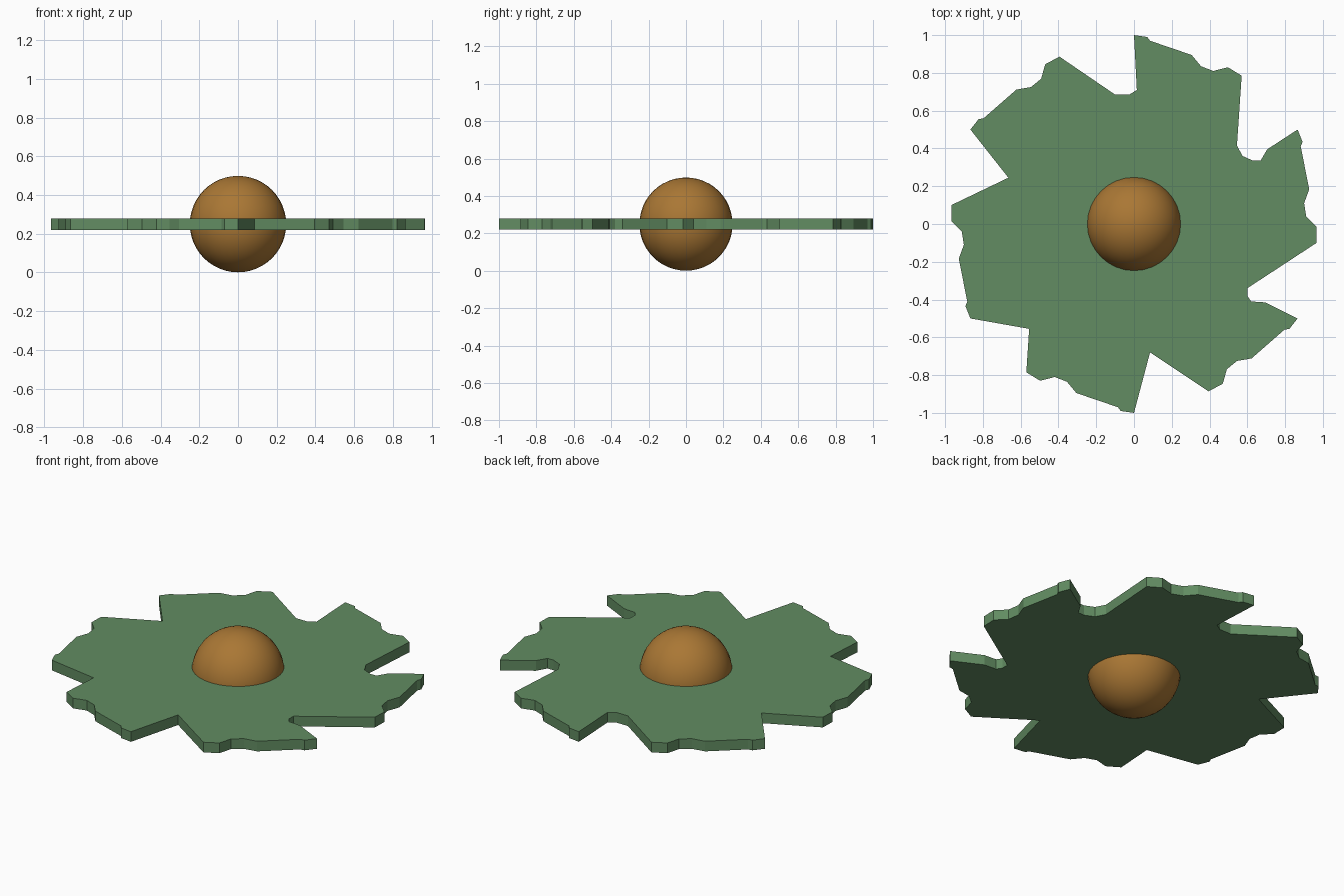
import bpy
import bmesh
import math
from mathutils import Matrix, Vector

cube = bpy.data.objects.get("Cube")
if cube:
    bpy.data.objects.remove(cube, do_unlink=True)


def make_material(name, colour):
    mat = bpy.data.materials.new(name)
    mat.use_nodes = True
    mat.diffuse_color = colour
    shader = next(n for n in mat.node_tree.nodes if n.type == "BSDF_PRINCIPLED")
    shader.inputs["Base Color"].default_value = colour
    shader.inputs["Roughness"].default_value = 0.8
    return mat


def add_object(name, bm, mat):
    mesh = bpy.data.meshes.new(name)
    bm.to_mesh(mesh)
    bm.free()
    mesh.materials.append(mat)
    obj = bpy.data.objects.new(name, mesh)
    bpy.context.collection.objects.link(obj)
    return obj


leaf_green = make_material("leaf green", (0.122, 0.262, 0.122, 1))
ochre_brown = make_material("ochre brown", (0.40, 0.185, 0.035, 1))

CENTRE_HEIGHT = 0.25
THICKNESS = 0.06
LEAVES = 6

# Ragged outer edge of one leaf, repeated around the centre
leaf_edge = [(0, 1), (0.07, 0.99), (0.085, 0.97), (0.305, 0.895),
             (0.355, 0.835), (0.42, 0.81), (0.497, 0.83), (0.57, 0.785)]

# Inner corners of the notch that follows each leaf, clockwise
notches = [
    [(0.545, 0.415), (0.575, 0.36), (0.63, 0.335), (0.67, 0.335), (0.705, 0.395)],
    [(0.6, -0.34), (0.6, -0.38), (0.62, -0.41), (0.695, -0.415)],
    [(0.085, -0.68)],
    [(-0.555, -0.555)],
    [(-0.665, 0.245)],
    [(-0.1, 0.685), (-0.025, 0.685), (0.015, 0.71)],
]

outline = []
for i, notch in enumerate(notches):
    turn = Matrix.Rotation(-i * math.tau / LEAVES, 2)
    outline += [turn @ Vector(p) for p in leaf_edge]
    outline += [Vector(p) for p in notch]

# Flat leaf ring: one outline extruded to a slab
bm = bmesh.new()
bottom = CENTRE_HEIGHT - THICKNESS / 2
base = bm.faces.new([bm.verts.new((p.x, p.y, bottom)) for p in outline])
top = bmesh.ops.extrude_face_region(bm, geom=[base], use_keep_orig=True)
top_verts = [v for v in top["geom"] if isinstance(v, bmesh.types.BMVert)]
bmesh.ops.translate(bm, verts=top_verts, vec=(0, 0, THICKNESS))
bmesh.ops.recalc_face_normals(bm, faces=bm.faces)
add_object("leaf_plate", bm, leaf_green)

# Round centre, passing through the plate
bm = bmesh.new()
bmesh.ops.create_uvsphere(bm, u_segments=32, v_segments=24, radius=0.249,
                          matrix=Matrix.Translation((0, 0, CENTRE_HEIGHT)))
for face in bm.faces:
    face.smooth = True
add_object("flower_centre", bm, ochre_brown)
